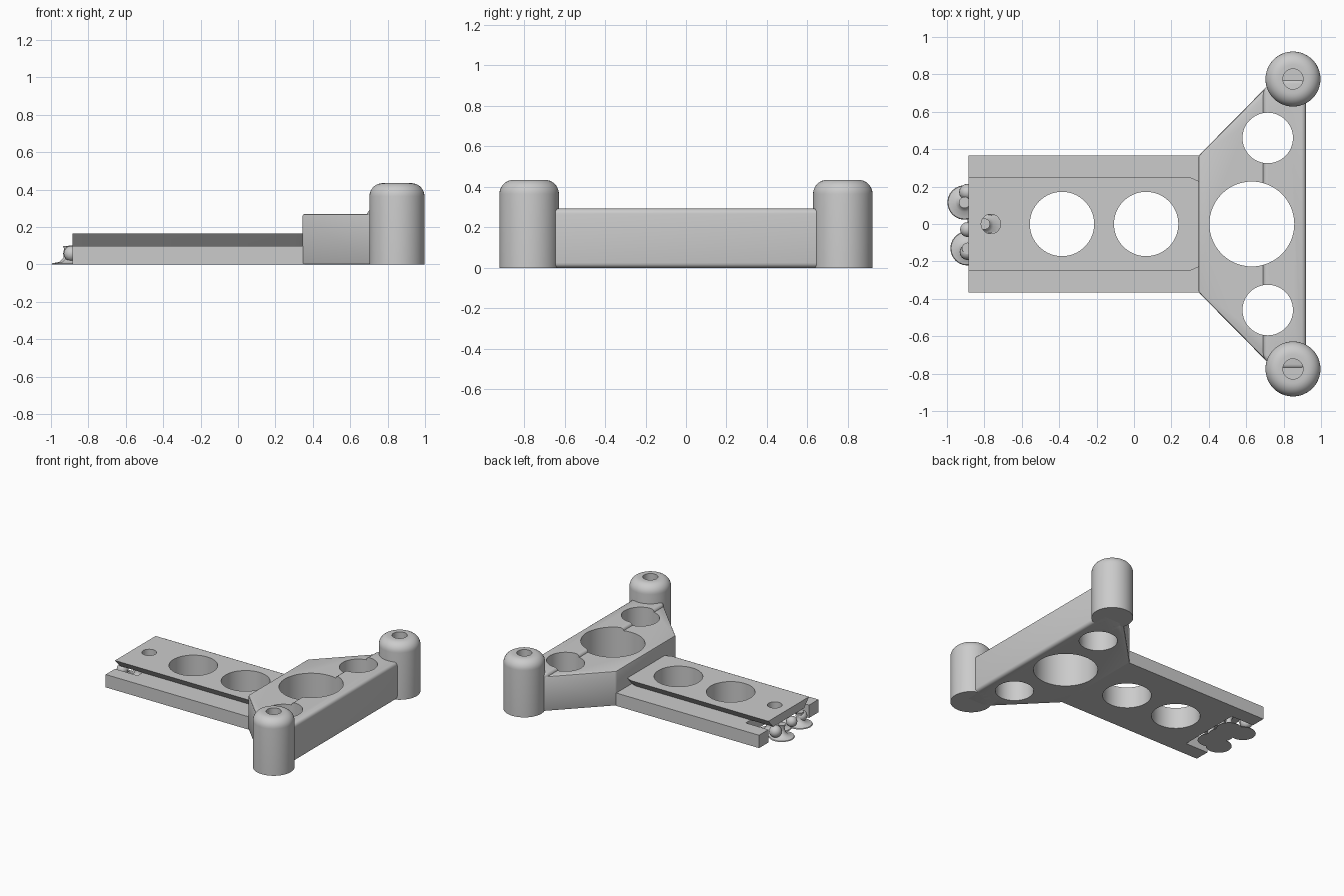
import bpy, bmesh, math

if "Cube" in bpy.data.objects:
    bpy.data.objects.remove(bpy.data.objects["Cube"], do_unlink=True)

grey = bpy.data.materials.new("matte grey")
grey.use_nodes = True
grey.diffuse_color = (0.6, 0.6, 0.6, 1)
grey.node_tree.nodes["Principled BSDF"].inputs["Base Color"].default_value = (0.6, 0.6, 0.6, 1)


def make(name, bm):
    bmesh.ops.recalc_face_normals(bm, faces=bm.faces)
    mesh = bpy.data.meshes.new(name)
    bm.to_mesh(mesh)
    bm.free()
    mesh.materials.append(grey)
    ob = bpy.data.objects.new(name, mesh)
    bpy.context.collection.objects.link(ob)
    return ob


def loft(name, lower, upper, z0, z1):
    """Solid between two outlines with the same number of points."""
    bm = bmesh.new()
    a = [bm.verts.new((x, y, z0)) for x, y in lower]
    b = [bm.verts.new((x, y, z1)) for x, y in upper]
    bm.faces.new(a)
    bm.faces.new(b)
    for i in range(len(a)):
        j = (i + 1) % len(a)
        bm.faces.new((a[i], a[j], b[j], b[i]))
    return make(name, bm)


def mirrored(half):
    return half + [(x, -y) for x, y in reversed(half)]


def revolve(name, profile, x, y, steps=48):
    bm = bmesh.new()
    verts = [bm.verts.new((r, 0, z)) for r, z in profile]
    edges = [bm.edges.new(p) for p in zip(verts, verts[1:])]
    bmesh.ops.spin(bm, geom=verts + edges, cent=(0, 0, 0), axis=(0, 0, 1),
                   angle=math.tau, steps=steps)
    bmesh.ops.remove_doubles(bm, verts=bm.verts, dist=1e-5)
    ob = make(name, bm)
    ob.location = (x, y, 0)
    return ob


def activate(ob):
    bpy.ops.object.select_all(action='DESELECT')
    ob.select_set(True)
    bpy.context.view_layer.objects.active = ob


def smooth(ob):
    activate(ob)
    bpy.ops.object.shade_smooth_by_angle(angle=math.radians(35))


def bevel(ob, width, segments):
    activate(ob)
    mod = ob.modifiers.new("rounding", 'BEVEL')
    mod.width, mod.segments = width, segments
    bpy.ops.object.modifier_apply(modifier=mod.name)


def drill(ob, holes):
    """Cut round through-holes given as (x, y, radius)."""
    for x, y, r in holes:
        cutter = revolve("cutter", [(0, -0.2), (r, -0.2), (r, 0.6), (0, 0.6)], x, y, 64)
        cutter.hide_render = True
        activate(ob)
        mod = ob.modifiers.new("hole", 'BOOLEAN')
        mod.operation, mod.solver, mod.object = 'DIFFERENCE', 'EXACT', cutter
        bpy.ops.object.modifier_apply(modifier=mod.name)
        bpy.data.objects.remove(cutter, do_unlink=True)


END, NECK = -0.885, 0.345
arm_holes = [(-0.385, 0, 0.172), (0.065, 0, 0.172)]
head_holes = [(0.63, 0, 0.227), (0.715, 0.46, 0.135), (0.715, -0.46, 0.135)]

# Arm base, forked at its free end
base_outline = mirrored([(-0.69, 0.25), (END, 0.25), (END, 0.365), (NECK + 0.01, 0.365)])
arm_base = loft("arm_base", base_outline, base_outline, 0, 0.1)
drill(arm_base, arm_holes)

# Dovetail rail with undercut sides
rail = loft("dovetail_rail",
            mirrored([(END, 0.19), (0.3, 0.19), (NECK + 0.01, 0.17)]),
            mirrored([(END, 0.25), (0.3, 0.25), (NECK + 0.01, 0.225)]), 0.1, 0.165)
drill(rail, arm_holes + [(-0.765, 0, 0.052)])

# Flared head
head_outline = mirrored([(NECK, 0.365), (0.71, 0.735), (0.75, 0.735)])
head = loft("flared_head", head_outline, head_outline, 0, 0.27)
bevel(head, 0.01, 2)
drill(head, head_holes)

# Rounded crossbar
bar_outline = mirrored([(0.69, 0.715), (0.75, 0.775), (0.92, 0.775)])
bar = loft("crossbar", bar_outline, bar_outline, 0, 0.292)
bevel(bar, 0.025, 4)
drill(bar, head_holes)

# Posts with domed rims and a blind hole
R, H, F = 0.147, 0.435, 0.07
rim = [(R - F + F * math.cos(t * math.pi / 16), H - F + F * math.sin(t * math.pi / 16))
       for t in range(9)]
post_profile = [(0, 0), (R, 0)] + rim + [(0.054, H), (0.054, H - 0.15), (0, H - 0.15)]
posts = [revolve(n, post_profile, 0.85, y)
         for n, y in (("post_left", 0.775), ("post_right", -0.775))]

# Flared support feet beneath the free end
foot = [(0, 0), (0.092, 0), (0.088, 0.006), (0.05, 0.014), (0.028, 0.035),
        (0.02, 0.07), (0.03, 0.1), (0, 0.1)]
spots = [(-0.906, 0.115), (-0.89, -0.13), (-0.79, 0.1), (-0.79, -0.1), (-0.8, 0)]
feet = [revolve(f"support_foot_{i}", foot, x, y, 24) for i, (x, y) in enumerate(spots)]

# Rounded branch tips
tips = []
for i, (y, r) in enumerate(((0.17, 0.045), (-0.03, 0.04), (-0.15, 0.042))):
    bm = bmesh.new()
    bmesh.ops.create_uvsphere(bm, u_segments=16, v_segments=10, radius=r)
    tip = make(f"support_tip_{i}", bm)
    tip.location = (-0.89, y, 0.058)
    tips.append(tip)

for ob in [arm_base, rail, head, bar] + posts + feet + tips:
    smooth(ob)
